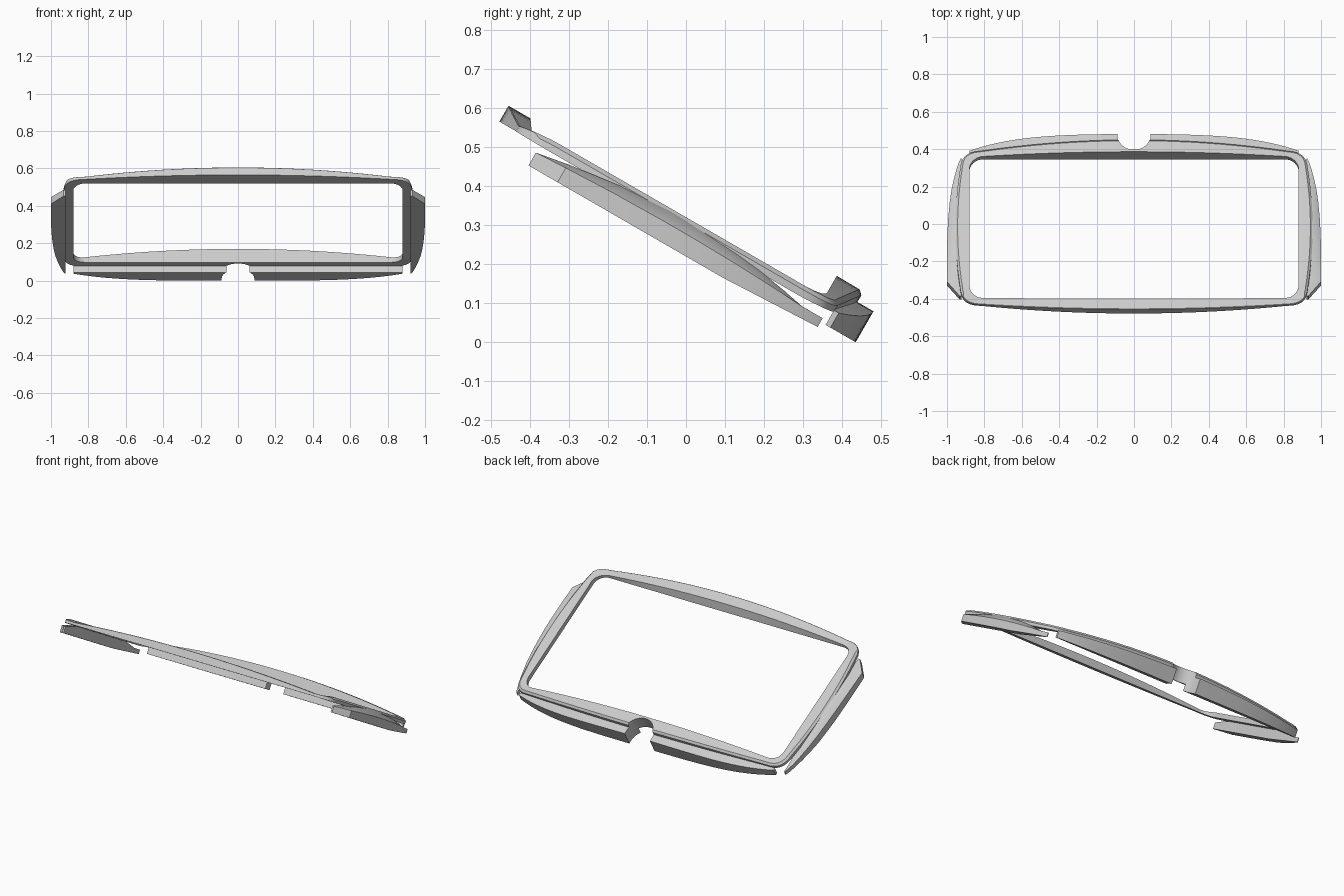
import bpy, bmesh, math
from mathutils import Matrix

if "Cube" in bpy.data.objects:
    bpy.data.objects.remove(bpy.data.objects["Cube"])

grey = bpy.data.materials.new("light grey")
grey.use_nodes = True
colour = (0.6, 0.6, 0.6, 1)
grey.diffuse_color = colour
grey.node_tree.nodes["Principled BSDF"].inputs["Base Color"].default_value = colour

TILT = Matrix.Rotation(math.radians(-30), 4, "X")
HALF_X, FRONT, BACK, RADIUS = 0.88, -0.607, 0.25, 0.07
MID = (FRONT + BACK) / 2


def loft(name, sections, closed=False):
    """Skin a row of equal cross-sections; close it in a ring or cap the ends."""
    bm = bmesh.new()
    rows = [[bm.verts.new(p) for p in s] for s in sections]
    n = len(rows[0])
    pairs = list(zip(rows, rows[1:]))
    if closed:
        pairs.append((rows[-1], rows[0]))
    else:
        bm.faces.new(rows[0])
        bm.faces.new(rows[-1])
    for a, b in pairs:
        for i in range(n):
            j = (i + 1) % n
            bm.faces.new((a[i], a[j], b[j], b[i]))
    bmesh.ops.recalc_face_normals(bm, faces=bm.faces)
    mesh = bpy.data.meshes.new(name)
    bm.to_mesh(mesh)
    bm.free()
    mesh.materials.append(grey)
    ob = bpy.data.objects.new(name, mesh)
    bpy.context.collection.objects.link(ob)
    ob.matrix_world = TILT
    return ob


def crown(x, power=2):
    return max(0, 1 - abs(x / HALF_X) ** power)


def opening_path():
    """Points and outward normals round the rounded rectangular opening."""
    cx, cy = HALF_X - RADIUS, (BACK - FRONT) / 2 - RADIUS
    corners = [(cx, cy), (-cx, cy), (-cx, -cy), (cx, -cy)]
    path = []
    for k, (x, y) in enumerate(corners):
        for i in range(9):
            a = math.radians(90 * k + 90 * i / 8)
            nx, ny = math.cos(a), math.sin(a)
            path.append((x + RADIUS * nx, MID + y + RADIUS * ny, nx, ny))
        x1, y1, nx, ny = path[-1]
        bx, by = corners[(k + 1) % 4]
        ex, ey = bx + RADIUS * nx, MID + by + RADIUS * ny
        for i in range(1, 24):
            t = i / 24
            path.append((x1 + (ex - x1) * t, y1 + (ey - y1) * t, nx, ny))
    return path


# Main ring: crowned front and back rails, slim side rails
sections = []
for x, y, nx, ny in opening_path():
    f = crown(x)
    g = max(0, 1 - ((y - MID) / 0.43) ** 2)
    if ny > 0:
        end_w, end_top, base, lean = 0.035 + 0.045 * f, 0.28 + 0.06 * f, 0.257, 0
    else:
        end_w, end_top, base, lean = 0.035 + 0.055 * f, 0.262 + 0.035 * f, 0.25, 0.025 * f
    s, e = nx * nx, ny * ny
    w = (0.04 + 0.035 * g) * s + end_w * e + 0.06 * s * e
    top = 0.277 * s + end_top * e
    base = 0.248 * s + base * e
    soft = 0.012 if ny > -0.5 else 0.002
    profile = [(0, base), (lean, top), (w - soft, top), (w, top - soft * 0.9), (w, base)]
    sections.append([(x + nx * d, y + ny * d, z) for d, z in profile])
ring = loft("frame_ring", sections, closed=True)

# Back skirt below and behind the back rail
sections = []
for i in range(49):
    x = HALF_X * (i / 24 - 1)
    f = crown(x, 4)
    edge, top = 0.302 + 0.075 * f, 0.26 + 0.049 * crown(x)
    sections.append([(x, 0.288, 0.217), (x, edge, 0.217), (x, edge, top), (x, 0.288, top)])
skirt = loft("back_skirt", sections)

# Side wings with a clipped front corner and a tapering back end
outline = [(-0.576, 0.932), (-0.49, 1.0), (-0.35, 1.0), (-0.2, 0.998), (-0.1, 0.993),
           (0, 0.985), (0.08, 0.975), (0.15, 0.962), (0.21, 0.948), (0.25, 0.936), (0.273, 0.927)]
for side, name in ((1, "left_wing"), (-1, "right_wing")):
    sections = []
    for y, x in outline:
        g = max(0, 1 - ((y - MID) / 0.39) ** 2)
        low = 0.19 + 0.012 * max(0, y / 0.27)
        rim = 0.228 + 0.012 * g
        inner = 0.922
        shoulder = inner + (x - inner) * 0.4
        sections.append([(side * inner, y, low), (side * x, y, low), (side * x, y, rim),
                         (side * shoulder, y, rim + 0.03 * g), (side * inner, y, rim + 0.03 * g)])
    loft(name, sections)

# Round-ended notch in the middle of the back rail
arc = [(0.087 * math.cos(math.pi * (1 + i / 20)), 0.349 + 0.087 * math.sin(math.pi * (1 + i / 20)))
       for i in range(21)]
arc += [(0.087, 0.5), (-0.087, 0.5)]
cutter = loft("notch_cutter", [[(x, y, z) for x, y in arc] for z in (0.1, 0.45)])
cutter.hide_render = True
for ob in (ring, skirt):
    cut = ob.modifiers.new("notch", "BOOLEAN")
    cut.operation, cut.object, cut.solver = "DIFFERENCE", cutter, "EXACT"
    bpy.context.view_layer.objects.active = ob
    bpy.ops.object.modifier_apply(modifier=cut.name)
bpy.data.objects.remove(cutter)

# Smooth shading with crisp edges
bpy.ops.object.select_all(action="DESELECT")
for ob in bpy.context.collection.objects:
    if ob.type == "MESH":
        ob.select_set(True)
        bpy.context.view_layer.objects.active = ob
bpy.ops.object.shade_smooth_by_angle(angle=math.radians(35))
